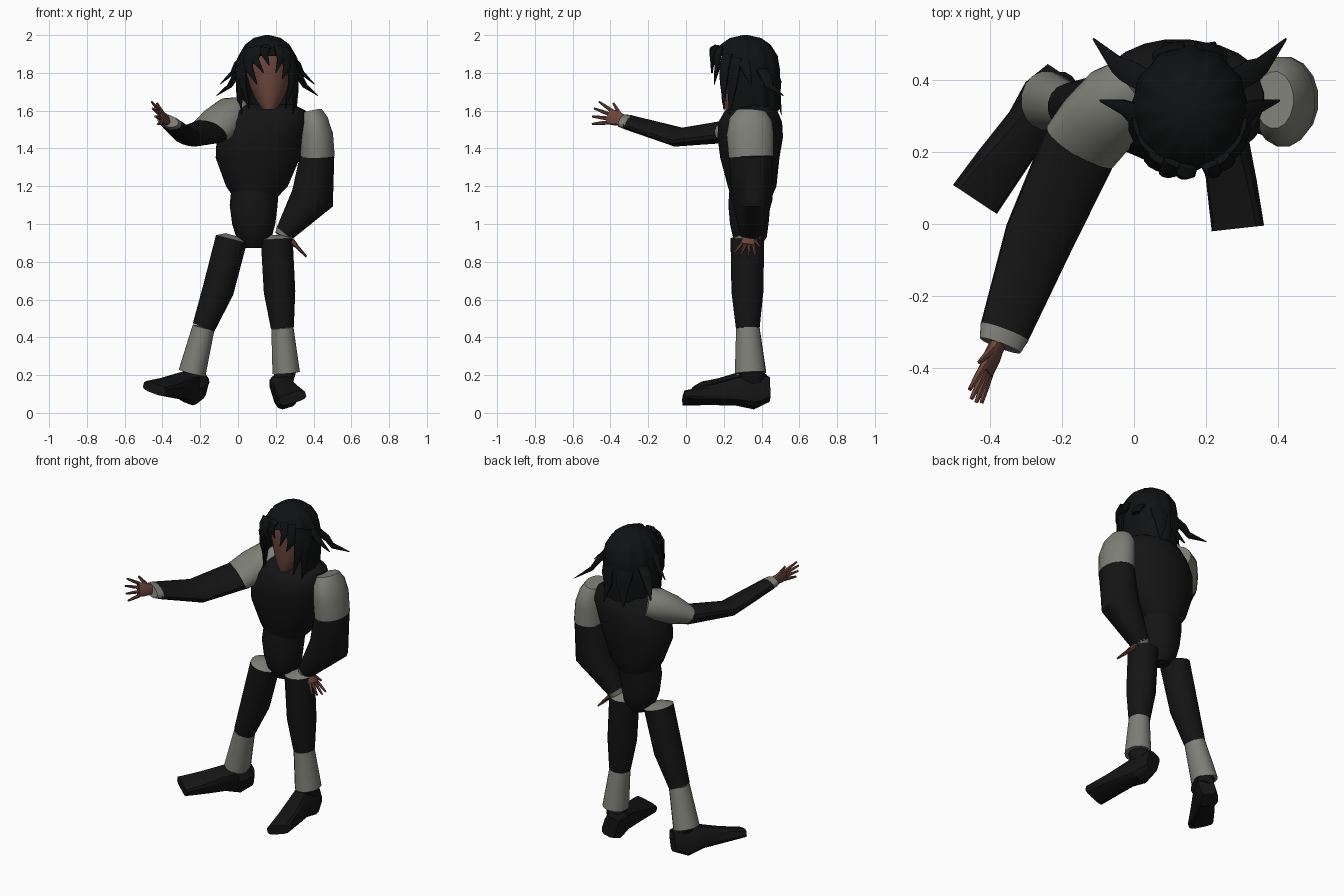
import bpy, bmesh, math
from mathutils import Vector as V

if "Cube" in bpy.data.objects:
    bpy.data.objects.remove(bpy.data.objects["Cube"])


def material(name, rgb):
    m = bpy.data.materials.new(name)
    m.diffuse_color = (*rgb, 1)
    m.use_nodes = True
    m.node_tree.nodes["Principled BSDF"].inputs["Base Color"].default_value = m.diffuse_color
    return m


CLOTH = material("black cloth", (0.007, 0.007, 0.007))
HAIR = material("black hair", (0.005, 0.0055, 0.006))
GREY = material("warm grey", (0.21, 0.21, 0.185))
SKIN = material("brown skin", (0.14, 0.058, 0.043))
Z = V((0, 0, 1))


def finish(name, bm, mats, angle=40):
    bmesh.ops.recalc_face_normals(bm, faces=bm.faces)
    me = bpy.data.meshes.new(name)
    bm.to_mesh(me)
    bm.free()
    for m in mats:
        me.materials.append(m)
    ob = bpy.data.objects.new(name, me)
    bpy.context.collection.objects.link(ob)
    bpy.ops.object.select_all(action='DESELECT')
    ob.select_set(True)
    bpy.context.view_layer.objects.active = ob
    bpy.ops.object.shade_smooth_by_angle(angle=math.radians(angle))
    return ob


def ring(c, a, b, n=16, p=1.0, ridge=0.0):
    """Closed (super)ellipse around c with half-axis vectors a and b."""
    out = []
    for i in range(n):
        t = 2 * math.pi * (i + 0.5) / n
        ca, sb = math.cos(t), math.sin(t)
        k = 1 + ridge * math.cos(12 * t)
        out.append(c + a * (k * math.copysign(abs(ca) ** p, ca)) + b * (k * math.copysign(abs(sb) ** p, sb)))
    return out


def loft(name, rings, mat, cap=None, keep=None, angle=40):
    """Skin rings together; cap = material of the first end; keep = rule for faces."""
    bm = bmesh.new()
    vs = [[bm.verts.new(p) for p in r] for r in rings]
    n = len(vs[0])
    for r0, r1 in zip(vs, vs[1:]):
        for i in range(n):
            j = (i + 1) % n
            bm.faces.new((r0[i], r0[j], r1[j], r1[i]))
    f = bm.faces.new(vs[0])
    f.material_index = 1 if cap else 0
    if keep is None:
        bm.faces.new(vs[-1])
    else:
        gone = [f for f in bm.faces if not keep(f.calc_center_median())]
        bmesh.ops.delete(bm, geom=gone, context='FACES')
    return finish(name, bm, [mat] + ([cap] if cap else []), angle)


def limb(name, pts, side, mat, cap=None, n=16, p=1.0):
    """Tube through (x, y, z, half width along side, other half width)."""
    cs = [V(q[:3]) for q in pts]
    rings = []
    for i, q in enumerate(pts):
        t = V()
        if i:
            t += (cs[i] - cs[i - 1]).normalized()
        if i + 1 < len(cs):
            t += (cs[i + 1] - cs[i]).normalized()
        t.normalize()
        s = V(side)
        a = (s - t * s.dot(t)).normalized()
        rings.append(ring(cs[i], a * q[3], t.cross(a) * q[4], n, p))
    return loft(name, rings, mat, cap)


def stack(name, rows, mat, n=24, **kw):
    """Horizontal rings (z, x, y, half x, half y)."""
    return loft(name, [ring(V((x, y, z)), V((rx, 0, 0)), V((0, ry, 0)), n, ridge=kw.get("ridge", 0))
                       for z, x, y, rx, ry in rows], mat, keep=kw.get("keep"))


# torso and pelvis
stack("torso", [(1.12, .09, .345, .10, .10), (1.2, .10, .35, .165, .13), (1.35, .105, .338, .225, .158),
                (1.46, .12, .34, .235, .175), (1.54, .15, .34, .23, .17), (1.6, .16, .345, .2, .14),
                (1.635, .16, .36, .13, .09)], CLOTH)
stack("pelvis", [(.872, .085, .34, .045, .05), (.93, .085, .338, .095, .09), (1.0, .083, .335, .115, .103),
                 (1.1, .083, .335, .128, .112), (1.2, .09, .345, .125, .115)], CLOTH)

# head and neck
stack("neck", [(1.57, .16, .34, .06, .06), (1.72, .16, .33, .06, .06)], SKIN, 12)
stack("head", [(1.605, .165, .25, .036, .05), (1.65, .165, .272, .068, .083), (1.72, .165, .305, .1, .12),
               (1.8, .16, .315, .118, .132), (1.88, .16, .315, .115, .132), (1.94, .158, .315, .07, .09)], SKIN)

# hair cap, open at the face
CX, CY = .155, .315
stack("hair_cap", [(2.0, CX, CY, .012, .012), (1.985, CX, CY, .07, .08), (1.95, CX, CY, .115, .13),
                   (1.89, CX, CY, .15, .167), (1.82, CX, CY, .161, .178), (1.72, CX, CY, .163, .178),
                   (1.6, CX, CY + .01, .152, .165)], HAIR, 72, ridge=.025,
      keep=lambda c: c.z > 1.87 or abs(math.atan2(c.x - CX, CY - c.y)) > 1.05)


# hair locks: root, middle, tip, root width
def lock(name, a, b, c, w):
    a, b, c = V(a), V(b), V(c)
    out = (a + b) / 2 - V((CX, CY, 1.78))
    side = (c - a).cross(out)
    limb(name, [(*a, w, .012), (*((a + b) / 2 + out * .05), w, .015), (*b, w * .75, .012), (*c, .003, .002)],
         side, HAIR, n=8)


fringe = [((.07, .18, 1.93), (.055, .165, 1.83), (.10, .15, 1.74), .035),
          ((.11, .17, 1.94), (.09, .14, 1.87), (.135, .14, 1.80), .03),
          ((.15, .16, 1.94), (.14, .135, 1.9), (.165, .135, 1.84), .028),
          ((.21, .165, 1.94), (.225, .14, 1.87), (.2, .135, 1.80), .025),
          ((.24, .18, 1.93), (.26, .165, 1.83), (.235, .15, 1.77), .032)]
for k, f in enumerate(fringe):
    lock("fringe_lock_%d" % k, *f)
for s in (-1, 1):
    def X(d):
        return CX + s * d
    lock("temple_lock", (X(.12), .22, 1.9), (X(.13), .20, 1.75), (X(.095), .20, 1.61), .035)
    lock("cheek_lock", (X(.14), .26, 1.88), (X(.147), .245, 1.74), (X(.135), .23, 1.58), .04)
    lock("side_flick", (X(.13), .30, 1.88), (X(.185), .325, 1.8), (X(.25), .343, 1.74), .03)
    lock("back_flick", (X(.13), .40, 1.82), (X(.20), .44, 1.73), (X(.268), .515, 1.68), .035)
    lock("nape_lock", (X(.06), .47, 1.8), (X(.05), .485, 1.7), (X(.07), .505, 1.58), .05)


# hands: palm, four fingers and a thumb
def hand(name, wrist, fwd, side, size):
    w, f, s = V(wrist), V(fwd).normalized(), V(side)
    s = (s - f * s.dot(f)).normalized()
    m = w + f * size * .48
    limb(name + "_palm", [(*w, .15 * size, .1 * size), (*(w + f * size * .25), .21 * size, .1 * size),
                          (*m, .23 * size, .075 * size)], s, SKIN, n=10, p=.7)
    for i in range(4):
        o = (i - 1.5) / 1.5
        a = m + s * o * .18 * size - f * .05 * size
        ln = size * (.54 - .07 * abs(o - .2))
        tip = a + (f + s * o * .35).normalized() * ln
        limb(name + "_finger", [(*a, .058 * size, .06 * size), (*((a + tip) / 2), .05 * size, .05 * size),
                                (*tip, .03 * size, .03 * size)], s, SKIN, n=6)
    a = w + f * .15 * size + s * .12 * size
    tip = a + (f + s * .9).normalized() * .42 * size
    limb(name + "_thumb", [(*a, .07 * size, .07 * size), (*tip, .035 * size, .035 * size)], f, SKIN, n=6)


# raised arm
S = (-.87, .43, .25)
limb("raised_shoulder", [(.01, .385, 1.585, .09, .09), (-.04, .345, 1.57, .112, .1), (-.10, .28, 1.53, .115, .085),
                         (-.15, .215, 1.49, .112, .06)], S, GREY)
limb("raised_sleeve", [(-.148, .22, 1.49, .11, .058), (-.265, -.04, 1.46, .1, .045),
                       (-.362, -.305, 1.538, .072, .034)], S, CLOTH)
limb("raised_cuff", [(-.36, -.30, 1.537, .073, .035), (-.372, -.338, 1.547, .062, .032)], S, GREY)
hand("raised_hand", (-.378, -.33, 1.55), (-.075, -.18, .045), (-.35, .1, 1), .19)

# lowered arm
S = (1, 0, 0)
limb("lowered_shoulder", [(.39, .345, 1.597, .055, .08), (.4, .342, 1.55, .077, .115), (.415, .34, 1.47, .09, .127),
                          (.42, .345, 1.355, .094, .121)], S, GREY)
limb("lowered_sleeve", [(.42, .345, 1.365, .092, .119), (.395, .35, 1.137, .118, .11),
                        (.245, .345, .95, .052, .062)], S, CLOTH)
limb("lowered_cuff", [(.25, .345, .955, .053, .063), (.235, .343, .932, .045, .055)], S, GREY)
hand("lowered_hand", (.25, .34, .945), (.105, -.03, -.11), (0, 1, 0), .17)

# legs: thighs with grey top, flared grey shins, ankles
legs = {"left": [(-.035, .325, .92), (-.105, .325, .65), (-.182, .327, .453), (-.243, .343, .212), (-.2, .36, .14)],
        "right": [(.205, .325, .92), (.22, .325, .64), (.235, .327, .45), (.255, .34, .212), (.23, .36, .14)]}
for side, (hip, mid, knee, hem, ankle) in legs.items():
    up = V(hip) + (V(hip) - V(mid)).normalized() * .022
    limb(side + "_hip_cap", [(*up, .04, .04), (*hip, .085, .09)], S, GREY)
    limb(side + "_thigh", [(*hip, .086, .091), (*mid, .085, .086), (*knee, .062, .064)], S, CLOTH, cap=GREY)
    limb(side + "_shin", [(*knee, .06, .063), (*hem, .074, .083)], S, GREY)
    limb(side + "_ankle", [(*(V(hem) + Z * .02), .055, .065), (*ankle, .055, .065)], S, CLOTH)


# shoes: rolled so that the outer edge lifts
def shoe(name, heel, toe, outward):
    h, f = V(heel), V(toe) - V(heel)
    out = f.cross(Z).normalized() * outward
    c, s = math.cos(math.radians(17)), math.sin(math.radians(17))
    a, u = out * c + Z * s, Z * c - out * s
    rings = []
    for d, zb, zt, w in [(0, .05, .18, .045), (.18, .012, .2, .063), (.4, .035, .175, .058),
                         (.72, .04, .13, .068), (1, .045, .1, .074)]:
        rings.append(ring(h + f * d + u * (zb + zt) / 2, a * w, u * (zt - zb) / 2, 12, .55))
    loft(name, rings, CLOTH, angle=25)


shoe("left_shoe", (-.225, .435, .03), (-.46, .08, .06), 1)
shoe("right_shoe", (.26, .445, .015), (.31, -.01, .01), -1)
